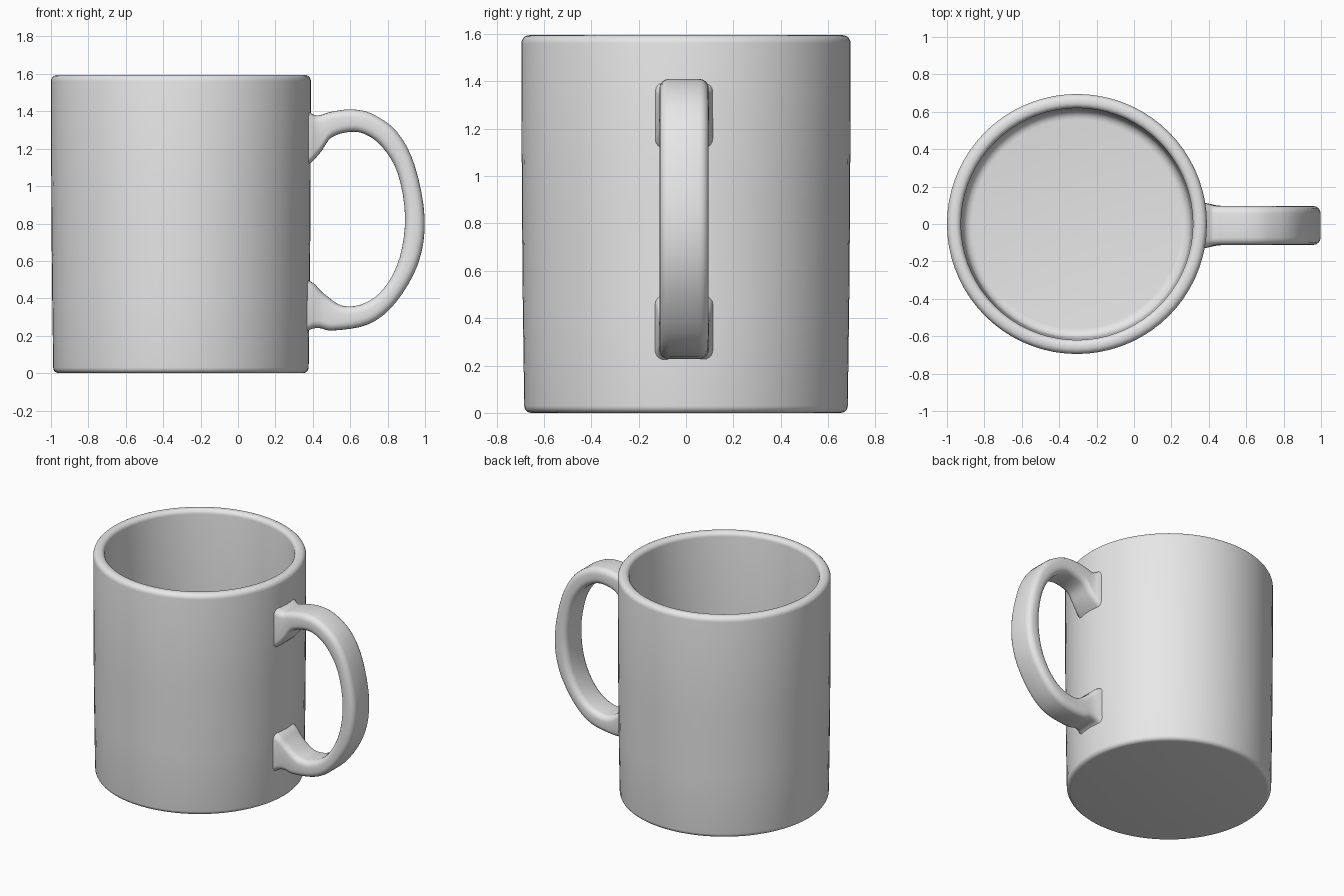
import bpy, bmesh, math
from mathutils import Vector

cube = bpy.data.objects.get("Cube")
if cube:
    bpy.data.objects.remove(cube, do_unlink=True)

grey = bpy.data.materials.new("plain grey")
grey.use_nodes = True
COLOUR = (0.8, 0.8, 0.8, 1.0)
grey.diffuse_color = COLOUR
grey.node_tree.nodes["Principled BSDF"].inputs["Base Color"].default_value = COLOUR

CENTRE_X = -0.305


def finish(name, bm, angle):
    """Turn a bmesh into a smooth-shaded object with the grey material."""
    bmesh.ops.recalc_face_normals(bm, faces=bm.faces)
    mesh = bpy.data.meshes.new(name)
    bm.to_mesh(mesh)
    bm.free()
    mesh.materials.append(grey)
    obj = bpy.data.objects.new(name, mesh)
    bpy.context.collection.objects.link(obj)
    bpy.ops.object.select_all(action="DESELECT")
    obj.select_set(True)
    bpy.context.view_layer.objects.active = obj
    bpy.ops.object.shade_smooth_by_angle(angle=math.radians(angle))
    return obj


def arc(cx, cz, r, start, end, steps=5):
    """Points of a rounded corner in the (radius, height) plane."""
    angles = [math.radians(start + (end - start) * i / steps) for i in range(steps + 1)]
    return [(cx + r * math.cos(a), cz + r * math.sin(a)) for a in angles]


def bridge_rings(bm, rings):
    """Join consecutive closed rings of vertices with quads."""
    for a, b in zip(rings, rings[1:]):
        n = len(a)
        for i in range(n):
            j = (i + 1) % n
            bm.faces.new((a[i], a[j], b[j], b[i]))


# Cup: one closed profile turned about the vertical axis
profile = arc(0.653, 0.03, 0.03, -90, 0)            # rounded foot
profile += [(0.689, 0.45), (0.693, 0.9)]            # slightly tapered outside
profile += arc(0.660, 1.56, 0.035, 0, 90)           # rim, outer edge
profile += arc(0.650, 1.565, 0.030, 90, 180)        # rim, inner edge
profile += [(0.619, 0.9)]
profile += arc(0.560, 0.15, 0.05, 0, -90)           # fillet into the floor

SEGMENTS = 72
bm = bmesh.new()
rings = []
for r, z in profile:
    rings.append([bm.verts.new((CENTRE_X + r * math.cos(math.tau * i / SEGMENTS),
                                r * math.sin(math.tau * i / SEGMENTS), z))
                  for i in range(SEGMENTS)])
bridge_rings(bm, rings)
bm.faces.new(rings[0])      # underside
bm.faces.new(rings[-1])     # inside floor
finish("cup_body", bm, 40)

# Handle: (outer x, outer z, inner x, inner z, half width) for each section
sections = [
    (0.345, 1.425, 0.345, 1.090, 0.128),
    (0.390, 1.390, 0.395, 1.130, 0.118),
    (0.430, 1.378, 0.445, 1.185, 0.106),
    (0.500, 1.398, 0.500, 1.260, 0.104),
    (0.610, 1.410, 0.600, 1.290, 0.104),
    (0.720, 1.385, 0.685, 1.275, 0.104),
    (0.850, 1.290, 0.775, 1.205, 0.104),
    (0.945, 1.110, 0.855, 1.065, 0.104),
    (0.998, 0.830, 0.893, 0.840, 0.104),
    (0.965, 0.590, 0.865, 0.620, 0.104),
    (0.845, 0.380, 0.785, 0.460, 0.104),
    (0.700, 0.262, 0.680, 0.375, 0.104),
    (0.510, 0.228, 0.560, 0.360, 0.104),
    (0.440, 0.240, 0.460, 0.425, 0.106),
    (0.390, 0.235, 0.405, 0.480, 0.116),
    (0.345, 0.200, 0.345, 0.510, 0.128),
]


def smooth_sections(rows, steps=4):
    """Interpolate the sections with a Catmull-Rom spline."""
    rows = [Vector(r) for r in rows]
    out = []
    for i in range(len(rows) - 1):
        p0, p1 = rows[max(i - 1, 0)], rows[i]
        p2, p3 = rows[i + 1], rows[min(i + 2, len(rows) - 1)]
        for s in range(steps):
            t = s / steps
            out.append(0.5 * (2 * p1 + (p2 - p0) * t
                              + (2 * p0 - 5 * p1 + 4 * p2 - p3) * t ** 2
                              + (3 * p1 - p0 - 3 * p2 + p3) * t ** 3))
    return out + [rows[-1]]


# Each section is a rounded rectangle between its outer and inner points
CORNER = 0.04
bm = bmesh.new()
rings = []
for ox, oz, ix, iz, half in smooth_sections(sections):
    mid = Vector(((ox + ix) / 2, (oz + iz) / 2))
    out = Vector((ox, oz)) - mid
    thick = out.length
    out.normalize()
    ring = []
    for sy, st, start in ((1, 1, 0), (-1, 1, 90), (-1, -1, 180), (1, -1, 270)):
        for y, t in arc(sy * (half - CORNER), st * (thick - CORNER), CORNER,
                        start, start + 90, 4):
            p = mid + out * t
            ring.append(bm.verts.new((p.x, y - 0.008, p.y)))
    rings.append(ring)
bridge_rings(bm, rings)
bm.faces.new(rings[0])
bm.faces.new(rings[-1])
finish("handle", bm, 60)
